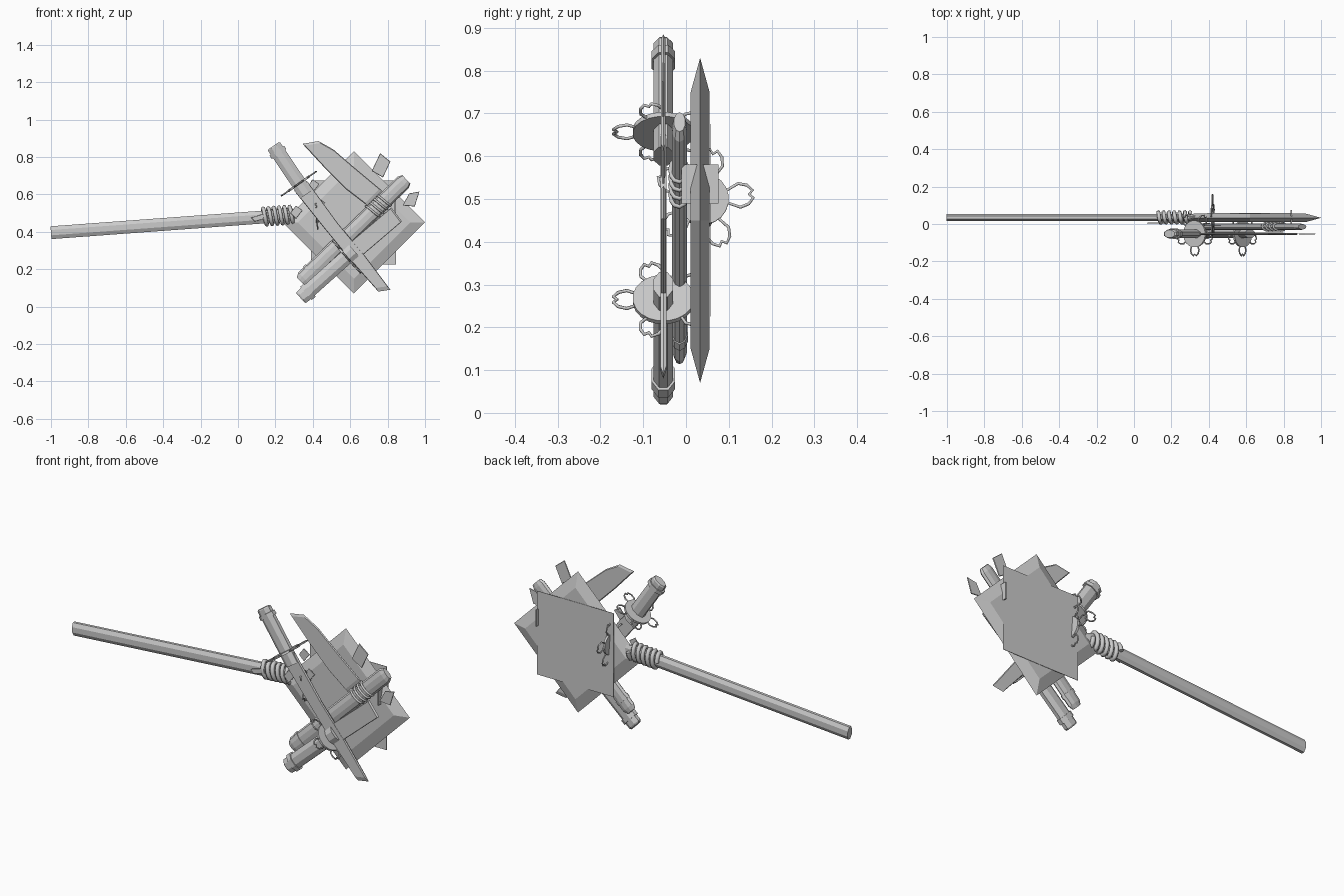
import bpy, bmesh
from math import cos, sin, pi, tau
from mathutils import Vector, Matrix

cube = bpy.data.objects.get("Cube")
if cube:
    bpy.data.objects.remove(cube, do_unlink=True)


def add(name, data, matrix=None):
    ob = bpy.data.objects.new(name, data)
    bpy.context.scene.collection.objects.link(ob)
    if matrix:
        ob.matrix_world = matrix
    return ob


def frame(origin, toward, y):
    # local X runs along the axis, local Y stays on world Y
    o = Vector((origin[0], y, origin[1]))
    ax = (Vector((toward[0], y, toward[1])) - o).normalized()
    ay = Vector((0, 1, 0))
    m = Matrix((ax, ay, ax.cross(ay))).transposed().to_4x4()
    m.translation = o
    return m


def lathe(name, a, b, y, rings, width, thick, sides=8):
    # oval tube; rings hold (fraction along axis, radius factor)
    length = (Vector(b) - Vector(a)).length
    bm = bmesh.new()
    loops = []
    for t, f in rings:
        loops.append([bm.verts.new((t * length,
                                    f * thick / 2 * cos(tau * (i + .5) / sides),
                                    f * width / 2 * sin(tau * (i + .5) / sides)))
                      for i in range(sides)])
    for p, q in zip(loops, loops[1:]):
        for i in range(sides):
            j = (i + 1) % sides
            bm.faces.new((p[i], p[j], q[j], q[i]))
    bm.faces.new(loops[0])
    bm.faces.new(loops[-1])
    bmesh.ops.recalc_face_normals(bm, faces=bm.faces)
    me = bpy.data.meshes.new(name)
    bm.to_mesh(me)
    bm.free()
    return add(name, me, frame(a, b, y))


def plate(name, outline, y, half, keep):
    # flat piece whose faces narrow to a sharp rim
    pts = [Vector(p) for p in outline]
    c = sum(pts, Vector((0, 0))) / len(pts)
    bm = bmesh.new()
    rings = []
    for dy, k in ((-half, keep), (0, 1), (half, keep)):
        rings.append([bm.verts.new((q.x, y + dy, q.y))
                      for q in (c + (p - c) * k for p in pts)])
    n = len(pts)
    for p, q in zip(rings, rings[1:]):
        for i in range(n):
            j = (i + 1) % n
            bm.faces.new((p[i], p[j], q[j], q[i]))
    bm.faces.new(rings[0])
    bm.faces.new(rings[-1])
    bmesh.ops.recalc_face_normals(bm, faces=bm.faces)
    me = bpy.data.meshes.new(name)
    bm.to_mesh(me)
    bm.free()
    return add(name, me)


def wire(name, points, matrix, radius, cyclic=False):
    cu = bpy.data.curves.new(name, 'CURVE')
    cu.dimensions = '3D'
    cu.bevel_depth = radius
    cu.bevel_resolution = 1
    cu.use_fill_caps = True
    sp = cu.splines.new('POLY')
    sp.points.add(len(points) - 1)
    for p, co in zip(sp.points, points):
        p.co = (*co, 1)
    sp.use_cyclic_u = cyclic
    return add(name, cu, matrix)


def wrap(name, a, b, y, width, thick, turns, radius):
    length = (Vector(b) - Vector(a)).length
    n = turns * 12
    pts = [(length * i / n, thick / 2 * cos(tau * i / 12), width / 2 * sin(tau * i / 12))
           for i in range(n + 1)]
    wire(name, pts, frame(a, b, y), radius)


def guard(name, centre, toward, y, radius, start):
    # round guard with five notched petal loops
    m = frame(centre, toward, y)
    length = .012
    d = (m.to_3x3() @ Vector((length, 0, 0)))
    lathe(name + "_disc", centre, (centre[0] + d.x, centre[1] + d.z), y,
          [(-.5, 1), (.5, 1)], radius * 2, radius * 2, 20)
    side = [(.055, .014), (.085, .028), (.105, .022), (.117, .009)]
    petal = side + [(.108, 0)] + [(r, -w) for r, w in reversed(side)]
    for k in range(5):
        a = start + tau * k / 5
        wire(f"{name}_petal_{k + 1}",
             [(0, r * cos(a) - w * sin(a), r * sin(a) + w * cos(a)) for r, w in petal],
             m, .004, True)


# long pole with its cord grip and guard
lathe("pole", (-1, .395), (.33, .493), .035, [(0, 1), (.97, 1), (1, .6)], .074, .04)
wrap("pole_cord", (.13, .48), (.3, .492), .035, .088, .056, 6, .011)
plate("cord_end", [(.07, .475), (.15, .5), (.16, .475), (.09, .455)], .005, .003, .95)
guard("pole_guard", (.42, .5), (.84, .53), .04, .06, .1)

# square head with sharp rim, backing sheet and cross tab
plate("square_head", [(.24, .45), (.62, .83), (1, .45), (.62, .07)], .033, .022, .79)
plate("backing_sheet", [(.39, .225), (.39, .675), (.845, .675), (.845, .225)], .058, .001, 1)
plate("cross_tab", [(.838, .49), (.838, .58), (.844, .58), (.844, .49)], .033, .043, 1)

# two swords: oval handle with end collar, guard and flat blade
handle = [(0, .85), (.02, 1), (.1, 1), (.1, 1.2), (.17, 1.2), (.17, 1), (1, 1)]
SY = -.053
swords = {
    "upper_sword": ((.19, .86), (.325, .657), (.365, .6)),
    "lower_sword": ((.335, .045), (.58, .265), (.62, .3)),
}
for name, (end, mid, stop) in swords.items():
    lathe(name + "_handle", end, stop, SY, handle, .085, .05)
    guard(name + "_guard", mid, stop, SY, .072, pi)

plate("upper_sword_blade", [(.30, .62), (.37, .67), (.53, .45), (.68, .27), (.815, .09),
                            (.75, .08), (.60, .25), (.46, .42)], SY, .007, .93)
plate("lower_sword_blade", [(.56, .31), (.62, .235), (.877, .455), (.82, .53)],
      SY, .006, .95)
plate("lower_blade_tip", [(.88, .54), (.915, .605), (.97, .615), (.945, .535)],
      SY, .003, .95)

# broad curved blade and loose shard
plate("broad_blade", [(.345, .87), (.43, .885), (.51, .84), (.62, .745), (.77, .62),
                      (.69, .54), (.58, .625), (.46, .745)], SY, .005, .93)
plate("loose_shard", [(.715, .725), (.76, .82), (.815, .775), (.775, .69)], SY, .003, .95)

# slim sheath with binding cord and lower collar
A, B = (.335, .135), (.9, .68)
lathe("sheath", A, B, -.015, [(0, .7), (.03, 1), (.97, 1), (1, .75)], .085, .037, 10)
wrap("sheath_cord", (.71, .5), (.79, .577), -.015, .088, .042, 4, .006)
lathe("sheath_collar", (.38, .178), (.395, .193), -.015, [(0, 1.1), (1, 1.1)], .085, .038, 10)

# small loose flakes near the upper guard
for i, (x, z) in enumerate([(.31, .5), (.4, .64), (.43, .54)]):
    plate(f"flake_{i + 1}", [(x - .03, z), (x, z + .04), (x + .035, z + .015), (x, z - .03)],
          -.01, .002, .95)
